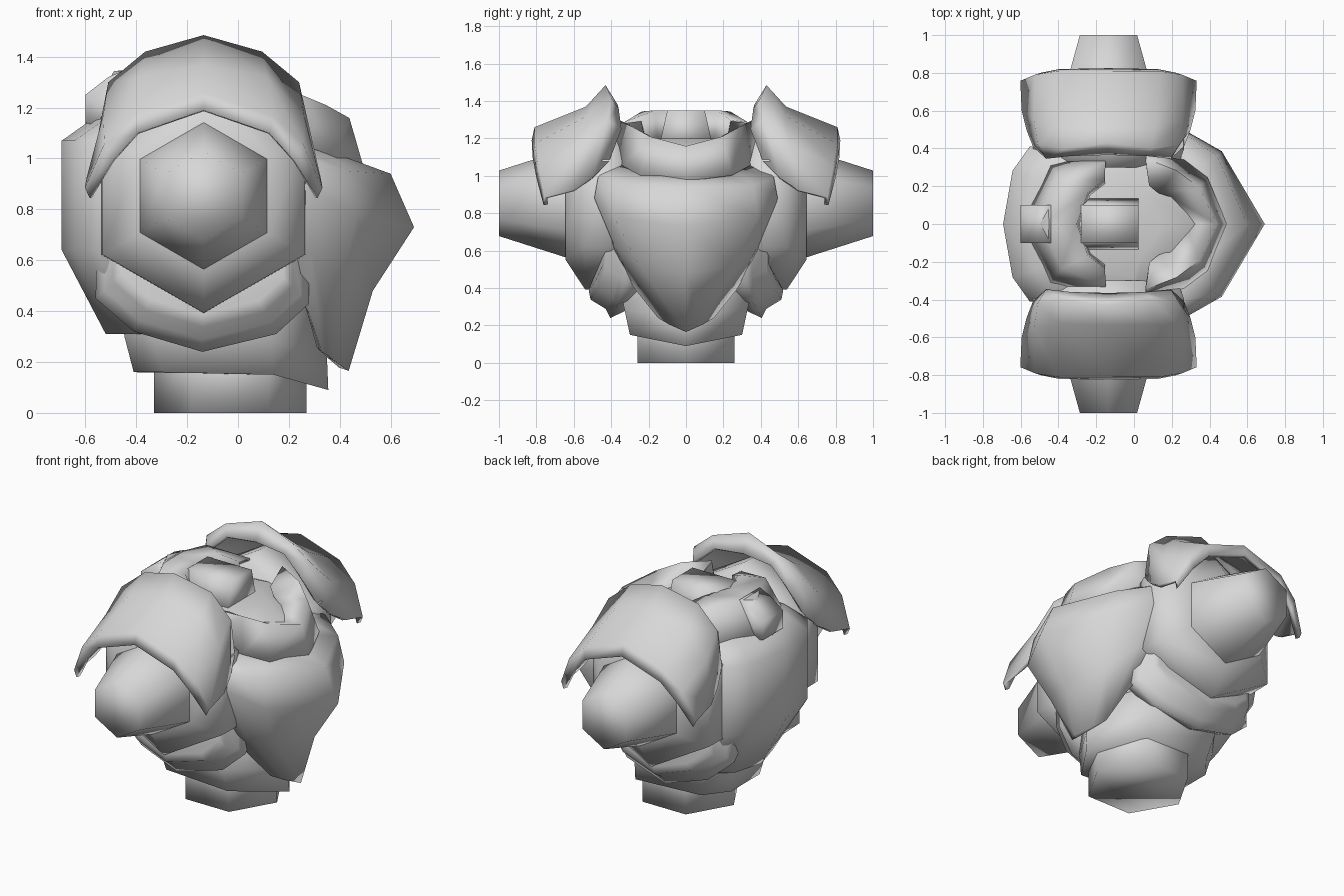
import bpy, bmesh, math

cube = bpy.data.objects.get("Cube")
if cube:
    bpy.data.objects.remove(cube, do_unlink=True)

grey = bpy.data.materials.new("plain_grey")
grey.use_nodes = True
grey.diffuse_color = (0.68, 0.68, 0.68, 1)
grey.node_tree.nodes["Principled BSDF"].inputs["Base Color"].default_value = (0.68, 0.68, 0.68, 1)

CX, CZ = -0.135, 0.853          # arm axis


def loft(name, rows, closed=True, thick=0.0, flip=False):
    """Skin rows of points; closed rows become a capped solid, open rows a sheet."""
    bm = bmesh.new()
    vs = [[bm.verts.new(p) for p in r] for r in rows]
    n = len(rows[0])
    for a, b in zip(vs, vs[1:]):
        for i in range(n if closed else n - 1):
            j = (i + 1) % n
            bm.faces.new((a[i], a[j], b[j], b[i]))
    if closed:
        bm.faces.new(vs[0])
        bm.faces.new(vs[-1])
        bmesh.ops.recalc_face_normals(bm, faces=bm.faces)
    elif flip:
        bmesh.ops.reverse_faces(bm, faces=bm.faces)
    me = bpy.data.meshes.new(name)
    bm.to_mesh(me)
    bm.free()
    ob = bpy.data.objects.new(name, me)
    bpy.context.collection.objects.link(ob)
    me.materials.append(grey)
    bpy.ops.object.select_all(action='DESELECT')
    ob.select_set(True)
    bpy.context.view_layer.objects.active = ob
    bpy.ops.object.shade_smooth_by_angle(angle=math.radians(100))
    if thick:
        m = ob.modifiers.new("thickness", 'SOLIDIFY')
        m.thickness, m.offset = thick, -1


def both(half):
    """Complete a row that starts on the centre plane with its mirror in y."""
    return [(x, -y, z) for x, y, z in reversed(half) if y > 1e-4] + list(half)


def ring(z, xb, xf, w):
    """Closed body section at height z."""
    h = [(xf, 0), (xf - .12, .6 * w), (0.0, w), (xb + .14, .87 * w), (xb + .05, .6 * w), (xb, 0)]
    return [(x, y, z) for x, y in h] + [(x, -y, z) for x, y in h[-2:0:-1]]


def hexagon(r, y):
    """Upright hexagon, point down, square to the arm axis."""
    return [(CX + r * math.sin(k * math.pi / 3), y, CZ + r * math.cos(k * math.pi / 3)) for k in range(6)]


# waist post
loft("waist", [[(-.03 + .3 * math.cos(k * math.pi / 3), .3 * math.sin(k * math.pi / 3), z)
                for k in range(6)] for z in (0, .3)])

# belly band, dipping to a point at the chest side
band = [(.355, 0, .09), (.14, .30, .15), (-.30, .28, .16), (-.41, .14, .16), (-.41, -.14, .16),
        (-.30, -.28, .16), (.14, -.30, .15)]
loft("belly", [band, [(x * 1.04 - .02, y * 1.1, z + .14) for x, y, z in band],
               [(x * 1.04 - .05, y * 1.3, .55) for x, y, z in band]])

# main body with the rounded back
loft("body", [ring(*r) for r in [(.31, -.52, .27, .30), (.64, -.693, .40, .47), (1.07, -.693, .42, .47),
                                 (1.15, -.58, .31, .40), (1.20, -.40, .16, .28)]])

# breastplate
chest = [[(.30, 0, 1.05), (.30, .25, 1.05), (.20, .42, 1.06), (.05, .44, 1.06)],
         [(.60, 0, .94), (.44, .36, .95), (.28, .47, .99), (.05, .48, 1.0)],
         [(.692, 0, .73), (.465, .385, .78), (.28, .49, .88), (.05, .49, .88)],
         [(.53, 0, .48), (.41, .25, .52), (.29, .385, .63), (.12, .43, .66)],
         [(.435, 0, .165), (.38, .09, .205), (.33, .15, .24), (.28, .27, .39)]]
loft("breastplate", [both(r) for r in chest], False, .04, True)

# front collar, rising towards the shoulders
front = [[(.48, 0, .97), (.38, .24, 1.00), (.26, .33, 1.05), (.06, .38, 1.10)],
         [(.43, 0, 1.15), (.34, .19, 1.20), (.22, .28, 1.25), (.06, .34, 1.28)],
         [(.27, 0, 1.12), (.19, .15, 1.15), (.13, .17, 1.18), (.08, .21, 1.21)]]
loft("front_collar", [both(r) for r in front], False, .012, True)

# back collar flowing up out of the back
back = [[(-.59, 0, 1.13), (-.44, .31, 1.13), (-.13, .39, 1.13)],
        [(-.48, 0, 1.335), (-.38, .23, 1.335), (-.15, .32, 1.28)],
        [(-.31, 0, 1.34), (-.25, .17, 1.34), (-.16, .24, 1.29)],
        [(-.30, 0, 1.18), (-.24, .16, 1.18), (-.16, .22, 1.18)]]
loft("back_collar", [both(r) for r in back], False, .012)

# neck block
loft("neck", [[(x, -.145, 1.15), (x, .145, 1.15), (x, .10, 1.35), (x, -.10, 1.35)] for x in (-.28, .025)])

# small block behind the collar
loft("back_block", [[(-.60, y, 1.14), (-.60, y, 1.25), (-.51, y, 1.32), (-.44, y, 1.35), (-.44, y, 1.10)]
                    for y in (-.10, .10)])

# pauldron shell: rows run from inner rim over the crest to the outer rim as (dx, y, z)
pad = [[(0, .365, 1.38), (.20, .36, 1.36), (.33, .345, 1.25), (.40, .41, 1.08)],
       [(0, .43, 1.485), (.23, .40, 1.42), (.375, .42, 1.30), (.435, .50, .99)],
       [(0, .535, 1.37), (.25, .53, 1.32), (.395, .55, 1.17), (.46, .60, .925)],
       [(0, .81, 1.26), (.27, .81, 1.17), (.39, .79, 1.06), (.467, .758, .885)],
       [(0, .825, 1.19), (.26, .82, 1.10), (.36, .80, .99), (.448, .762, .845)]]
# flank plate outline (x, z) under the arm socket
flank = [(-.55, .85), (-.56, .45), (-.41, .32), (-.14, .24), (.15, .31), (.28, .43), (.28, .60), (.26, .85)]

for side, s in (("right", -1), ("left", 1)):
    rows = [[(CX - d, s * y, z) for d, y, z in reversed(r) if d] + [(CX + d, s * y, z) for d, y, z in r]
            for r in pad]
    loft(side + "_pauldron", rows, False, .025, s < 0)
    loft(side + "_arm", [hexagon(.29, s * .60), hexagon(.29, s * .64), hexagon(.175, s * 1.0)])
    loft(side + "_socket", [hexagon(.42, s * .30), hexagon(.463, s * .40), hexagon(.46, s * .54),
                            hexagon(.30, s * .645)])

    # two overlapping skirts in one bulge, curling inward at front and back
    loft(side + "_flank", [[(CX + (x - CX) * k, s * (y - .08 * ((x - CX) / .42) ** 2), CZ + (z - CZ) * k)
                            for x, z in flank]
                           for y, k in ((.30, .92), (.405, 1), (.43, .92), (.51, .84), (.52, .76))])
